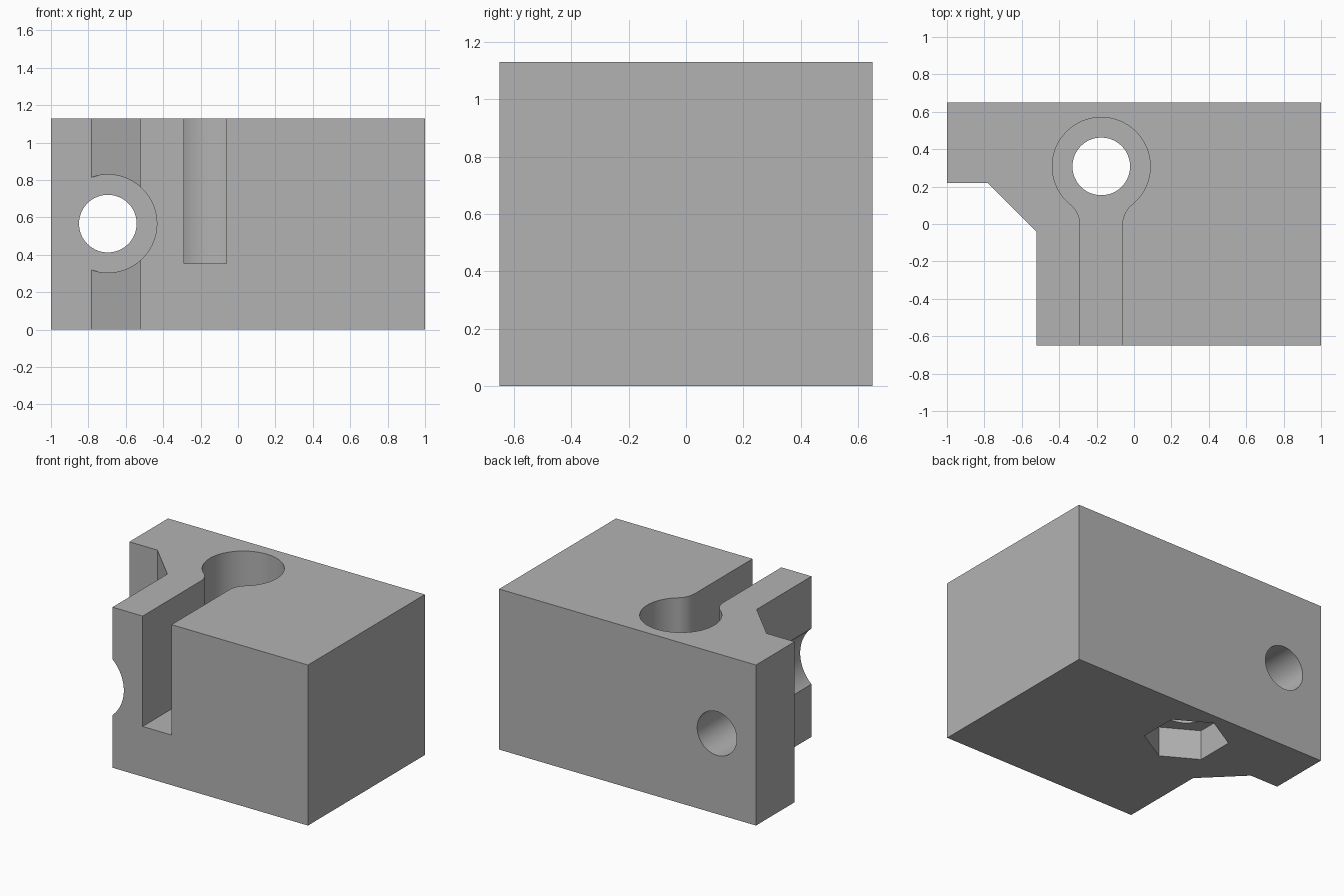
import bpy, bmesh
from math import pi, sin, cos, atan2, sqrt, radians
from mathutils import Matrix

cube = bpy.data.objects.get("Cube")
if cube:
    bpy.data.objects.remove(cube)

HEIGHT, DEPTH = 1.13, 0.65
BOLT_R, HEAD_R = 0.154, 0.262
LEDGE_Y = 0.22
PIN_X, PIN_Y = -0.175, 0.308
BORE_X, BORE_Z = -0.696, 0.567

grey = bpy.data.materials.new("plain grey")
grey.use_nodes = True
colour = (0.45, 0.45, 0.45, 1)
grey.diffuse_color = colour
grey.node_tree.nodes["Principled BSDF"].inputs["Base Color"].default_value = colour


def prism(name, outline, low, high, matrix=Matrix()):
    """Extrude a closed 2D outline from low to high."""
    bm = bmesh.new()
    base = bm.faces.new([bm.verts.new((x, y, low)) for x, y in outline])
    top = bmesh.ops.extrude_face_region(bm, geom=[base])["geom"]
    verts = [v for v in top if isinstance(v, bmesh.types.BMVert)]
    bmesh.ops.translate(bm, verts=verts, vec=(0, 0, high - low))
    bm.transform(matrix)
    bmesh.ops.recalc_face_normals(bm, faces=bm.faces)
    mesh = bpy.data.meshes.new(name)
    bm.to_mesh(mesh)
    bm.free()
    mesh.materials.append(grey)
    obj = bpy.data.objects.new(name, mesh)
    bpy.context.collection.objects.link(obj)
    return obj


def arc(cx, cy, r, start, end, steps):
    angles = [start + (end - start) * i / steps for i in range(steps + 1)]
    return [(cx + r * cos(a), cy + r * sin(a)) for a in angles]


def circle(cx, cy, r, sides=96, start=0):
    return arc(cx, cy, r, start, start + 2 * pi, sides)[:-1]


def keyhole(cx, cy, r, half, front, fillet):
    """Round pocket joined by fillets to a slot running to the front."""
    fx = half + fillet
    fy = -sqrt((r + fillet) ** 2 - fx ** 2)
    meet = atan2(fy, fx)
    right = [(half, front - cy)]
    right += arc(fx, fy, fillet, pi, meet + pi, 16)
    right += arc(0, 0, r, meet, pi / 2, 48)[1:]
    left = [(-x, y) for x, y in reversed(right[:-1])]
    return [(cx + x, cy + y) for x, y in right + left]


# Block with a chamfered corner notch
block = prism("block", [(-1, DEPTH), (-1, LEDGE_Y), (-0.782, LEDGE_Y),
                        (-0.522, -0.04), (-0.522, -DEPTH), (1, -DEPTH),
                        (1, DEPTH)], 0, HEIGHT)

# Outlines drawn in x, z are extruded along y
along_y = Matrix.Rotation(radians(90), 4, "X")
cutters = [
    prism("slot_cutter", keyhole(PIN_X, PIN_Y, HEAD_R, 0.1125, -0.8, 0.14), 0.353, 1.4),
    prism("vertical_hole_cutter", circle(PIN_X, PIN_Y, BOLT_R), -0.2, 1.3),
    prism("nut_pocket_cutter", circle(PIN_X, PIN_Y, 0.27, 6, pi / 6), -0.2, 0.21),
    prism("counterbore_cutter", circle(BORE_X, BORE_Z, HEAD_R), -LEDGE_Y, 0.9, along_y),
    prism("cross_hole_cutter", circle(BORE_X, BORE_Z, BOLT_R), -0.9, 0.9, along_y),
]

# Cut every pocket and hole
bpy.ops.object.select_all(action="DESELECT")
block.select_set(True)
bpy.context.view_layer.objects.active = block
for cutter in cutters:
    cutter.hide_render = True
    mod = block.modifiers.new(cutter.name, "BOOLEAN")
    mod.operation = "DIFFERENCE"
    mod.solver = "EXACT"
    mod.object = cutter
    bpy.ops.object.modifier_apply(modifier=mod.name)
for cutter in cutters:
    bpy.data.objects.remove(cutter)

bpy.ops.object.shade_smooth_by_angle(angle=radians(30))
